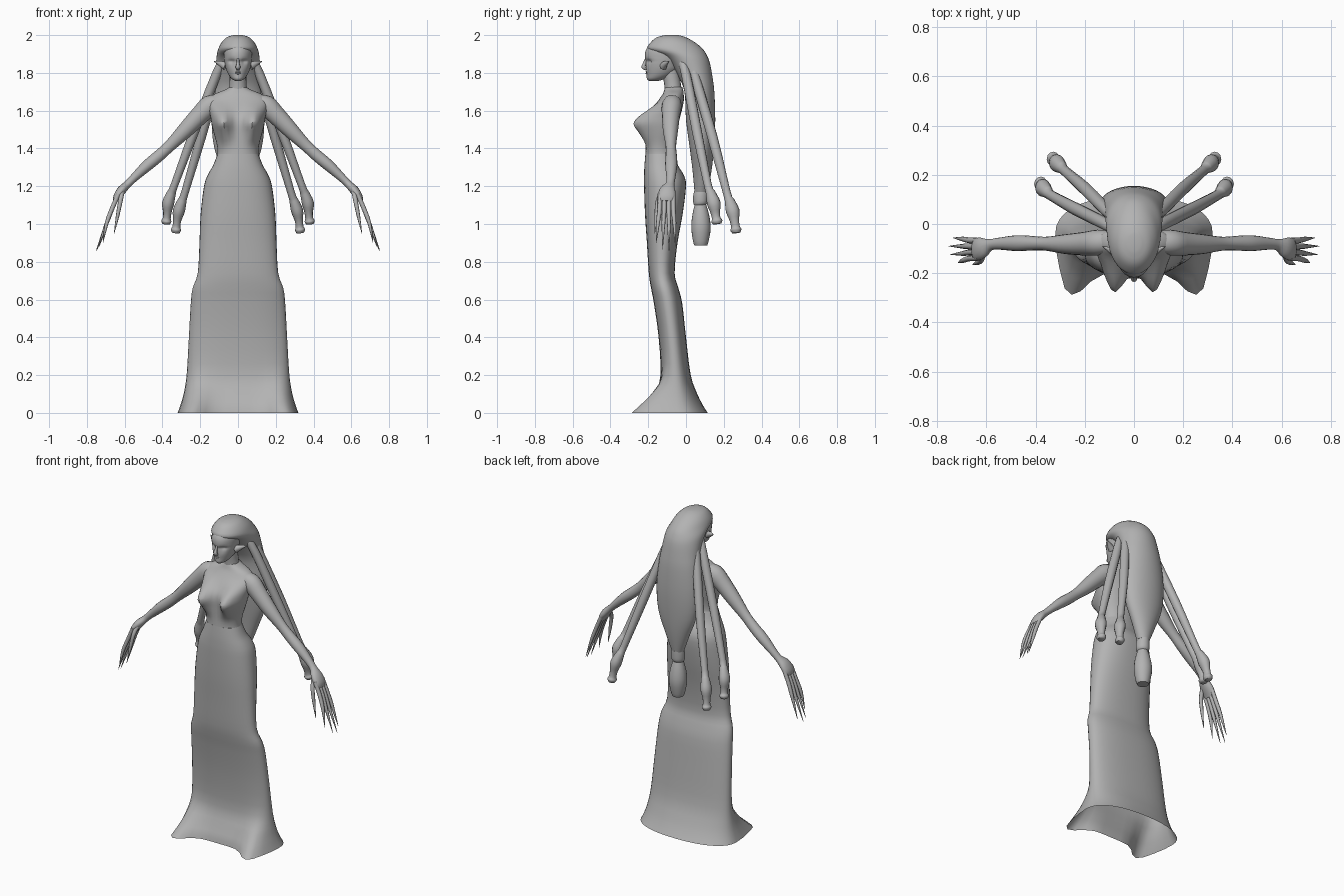
import bpy, bmesh, math
from mathutils import Vector

grey = bpy.data.materials.new("stone_grey")
grey.diffuse_color = (0.45, 0.45, 0.45, 1)


def spline(rows, steps):
    """Smoothly resample a list of number rows."""
    rows = [Vector(r) for r in rows]
    out = []
    for i in range(len(rows) - 1):
        p0, p1 = rows[max(i - 1, 0)], rows[i]
        p2, p3 = rows[i + 1], rows[min(i + 2, len(rows) - 1)]
        for k in range(steps):
            t = k / steps
            out.append(0.5 * (2 * p1 + (p2 - p0) * t + (2 * p0 - 5 * p1 + 4 * p2 - p3) * t * t
                              + (3 * p1 - p0 - 3 * p2 + p3) * t ** 3))
    return out + [rows[-1]]


def skin(name, rings, cap_start=True, cap_end=True, angle=60):
    """Bridge rings of points into a smooth shaded object."""
    bm = bmesh.new()
    loops = [[bm.verts.new(p) for p in ring] for ring in rings]
    n = len(loops[0])
    for a, b in zip(loops, loops[1:]):
        for i in range(n):
            j = (i + 1) % n
            bm.faces.new((a[i], a[j], b[j], b[i]))
    if cap_start:
        bm.faces.new(loops[0][::-1])
    if cap_end:
        bm.faces.new(loops[-1])
    bmesh.ops.recalc_face_normals(bm, faces=bm.faces)
    mesh = bpy.data.meshes.new(name)
    bm.to_mesh(mesh)
    bm.free()
    ob = bpy.data.objects.new(name, mesh)
    bpy.context.collection.objects.link(ob)
    mesh.materials.append(grey)
    bpy.ops.object.select_all(action='DESELECT')
    ob.select_set(True)
    bpy.context.view_layer.objects.active = ob
    bpy.ops.object.shade_smooth_by_angle(angle=math.radians(angle))
    return ob


def slab(name, rows, lobe=0.5, width=0.25, n=36, power=1.0, steps=3, cap_start=True):
    """Stack level sections: (z, half width, front y, back y, front swelling)."""
    rings = []
    for z, rx, yf, yb, amp in spline(rows, steps):
        ring = []
        for i in range(n):
            a = 2 * math.pi * i / n
            c, s = math.cos(a), math.sin(a)
            x = rx * math.copysign(abs(c) ** power, c)
            y = (yf + yb) / 2 + (yb - yf) / 2 * math.copysign(abs(s) ** power, s)
            if s < 0:
                y -= amp * math.exp(-((abs(c) - lobe) / width) ** 2) * min(1, -2 * s)
            ring.append((x, y, z))
        rings.append(ring)
    return skin(name, rings, cap_start)


def tube(name, rows, side=1, n=12, steps=3):
    """Sweep along a path: (x, y, z, radius along y, radius across)."""
    pts = spline(rows, steps)
    rings = []
    for i, p in enumerate(pts):
        a, b = pts[max(i - 1, 0)], pts[min(i + 1, len(pts) - 1)]
        t = Vector((b[0] - a[0], b[1] - a[1], b[2] - a[2])).normalized()
        u = Vector((0, 1, 0))
        u = (u - t * u.dot(t)).normalized()
        v = t.cross(u)
        ring = []
        for k in range(n):
            ang = 2 * math.pi * k / n
            q = Vector(p[:3]) + u * p[3] * math.cos(ang) + v * p[4] * math.sin(ang)
            ring.append((q.x * side, q.y, q.z))
        rings.append(ring)
    return skin(name, rings)


# Long gown skirt with flared, scalloped hem, open underneath
slab("skirt", [
    (0, .32, -.20, .115, .14), (.04, .305, -.19, .09, .10), (.1, .288, -.165, .06, .055),
    (.2, .272, -.135, .025, .01), (.4, .26, -.145, 0, 0), (.58, .25, -.17, -.02, 0),
    (.66, .24, -.185, -.04, 0), (.74, .213, -.197, -.06, 0), (.9, .204, -.207, -.045, 0),
    (1.05, .198, -.217, -.018, 0), (1.2, .18, -.222, .0, 0), (1.26, .16, -.222, -.012, 0),
    (1.31, .132, -.22, -.042, 0), (1.37, .108, -.215, -.06, 0),
], lobe=.8, width=.3, power=.88, cap_start=False)

# Torso with bust and shoulders
slab("torso", [
    (1.33, .12, -.218, -.05, 0), (1.37, .108, -.215, -.06, 0), (1.42, .112, -.212, -.06, .01),
    (1.48, .128, -.208, -.05, .05), (1.53, .14, -.205, -.04, .085), (1.57, .146, -.2, -.03, .06),
    (1.61, .155, -.178, -.02, .025), (1.65, .16, -.15, -.012, 0),
    (1.685, .13, -.125, -.012, 0), (1.71, .07, -.115, -.015, 0), (1.725, .045, -.11, -.02, 0),
], lobe=.55, width=.32, power=.9)

# Neck
tube("neck", [(0, -.065, 1.66, .05, .06), (0, -.07, 1.73, .044, .046),
              (0, -.085, 1.83, .045, .045)], n=16)

# Head with eye hollows
slab("head", [
    (1.757, .014, -.195, -.15, 0), (1.768, .033, -.207, -.11, 0), (1.79, .05, -.208, -.07, 0),
    (1.82, .063, -.211, -.04, 0), (1.845, .069, -.213, -.03, -.008), (1.862, .072, -.213, -.02, -.016),
    (1.88, .074, -.217, -.01, 0), (1.92, .075, -.213, 0, 0), (1.96, .06, -.18, -.01, 0),
    (1.98, .03, -.13, -.05, 0),
], lobe=.45, width=.2)
tube("nose", [(0, -.209, 1.88, .006, .006), (0, -.219, 1.85, .009, .008),
              (0, -.225, 1.83, .011, .013), (0, -.209, 1.819, .006, .008)], n=8)
for z in (1.806, 1.797):
    tube("lip", [(-.022, -.198, z, .003, .002), (0, -.208, z, .006, .005),
                 (.022, -.198, z, .003, .002)], n=8)

# Swept back hair mass
slab("hair", [
    (2.0, .025, -.11, -.04, 0), (1.988, .06, -.155, .0, 0), (1.96, .088, -.188, .05, 0),
    (1.925, .105, -.203, .09, 0), (1.89, .113, -.13, .112, 0), (1.85, .116, -.085, .127, 0),
    (1.78, .12, -.04, .14, 0), (1.7, .127, -.008, .15, 0), (1.55, .14, 0, .155, 0),
    (1.4, .125, .02, .148, 0), (1.28, .08, .035, .135, 0), (1.17, .037, .045, .115, 0),
])

# Hair binding and hanging tail
slab("hair_band", [(1.1, .03, .042, .105, 0), (1.115, .038, .038, .115, 0),
                   (1.15, .038, .038, .117, 0), (1.175, .034, .044, .117, 0)], n=20)
slab("hair_tail", [(.885, .033, .045, .112, 0), (.91, .042, .037, .12, 0),
                   (.98, .053, .028, .131, 0), (1.05, .045, .034, .122, 0),
                   (1.115, .026, .05, .103, 0)], n=20)

for side, tag in ((1, "left"), (-1, "right")):
    # Pointed ears
    tube(tag + "_ear", [(.065, -.12, 1.835, .02, .022), (.09, -.11, 1.848, .014, .016),
                        (.127, -.09, 1.862, .002, .002)], side, n=8)

    # Hanging hair strands with knotted ends
    tube(tag + "_front_strand", [
        (.07, -.03, 1.88, .02, .02), (.115, .0, 1.79, .025, .025), (.235, .06, 1.48, .026, .025),
        (.335, .115, 1.21, .021, .02), (.352, .13, 1.165, .026, .024), (.37, .147, 1.11, .036, .032),
        (.374, .155, 1.06, .025, .022), (.377, .16, 1.03, .023, .021),
        (.379, .163, 1.015, .03, .027), (.38, .165, 1.0, .021, .02)], side)
    tube(tag + "_rear_strand", [
        (.06, .02, 1.89, .02, .02), (.1, .045, 1.79, .025, .025), (.195, .14, 1.46, .027, .025),
        (.28, .215, 1.17, .021, .02), (.295, .23, 1.125, .026, .024), (.313, .247, 1.07, .036, .032),
        (.322, .256, 1.02, .025, .022), (.326, .262, .985, .023, .021),
        (.328, .264, .97, .03, .027), (.33, .266, .953, .021, .02)], side)

    # Arm from shoulder to hand
    tube(tag + "_arm", [
        (.09, -.07, 1.655, .04, .03), (.145, -.075, 1.63, .052, .054), (.2, -.08, 1.578, .048, .05),
        (.28, -.082, 1.495, .04, .042), (.36, -.08, 1.415, .028, .031), (.42, -.078, 1.36, .03, .031),
        (.48, -.078, 1.31, .032, .03), (.55, -.08, 1.245, .024, .022), (.585, -.085, 1.21, .024, .02),
        (.615, -.097, 1.18, .042, .024), (.64, -.103, 1.145, .046, .02),
        (.65, -.104, 1.12, .036, .012)], side, n=16)

    # Long clawed fingers and thumb
    for k in range(4):
        y = -.139 + .024 * k
        yt = -.158 + .034 * k
        xt, zt = ((.715, .90), (.745, .865), (.752, .855), (.735, .88))[k]
        tube(tag + "_finger", [(.632, y, 1.16, .011, .012), (.665, y, 1.085, .012, .012),
                               (.695, (y + yt) / 2, 1.005, .01, .01),
                               (xt, yt, zt, .001, .001)], side, n=8)
    tube(tag + "_thumb", [(.612, -.115, 1.18, .016, .014), (.622, -.148, 1.125, .012, .012),
                          (.638, -.158, 1.04, .009, .009), (.656, -.165, .95, .001, .001)], side, n=8)
